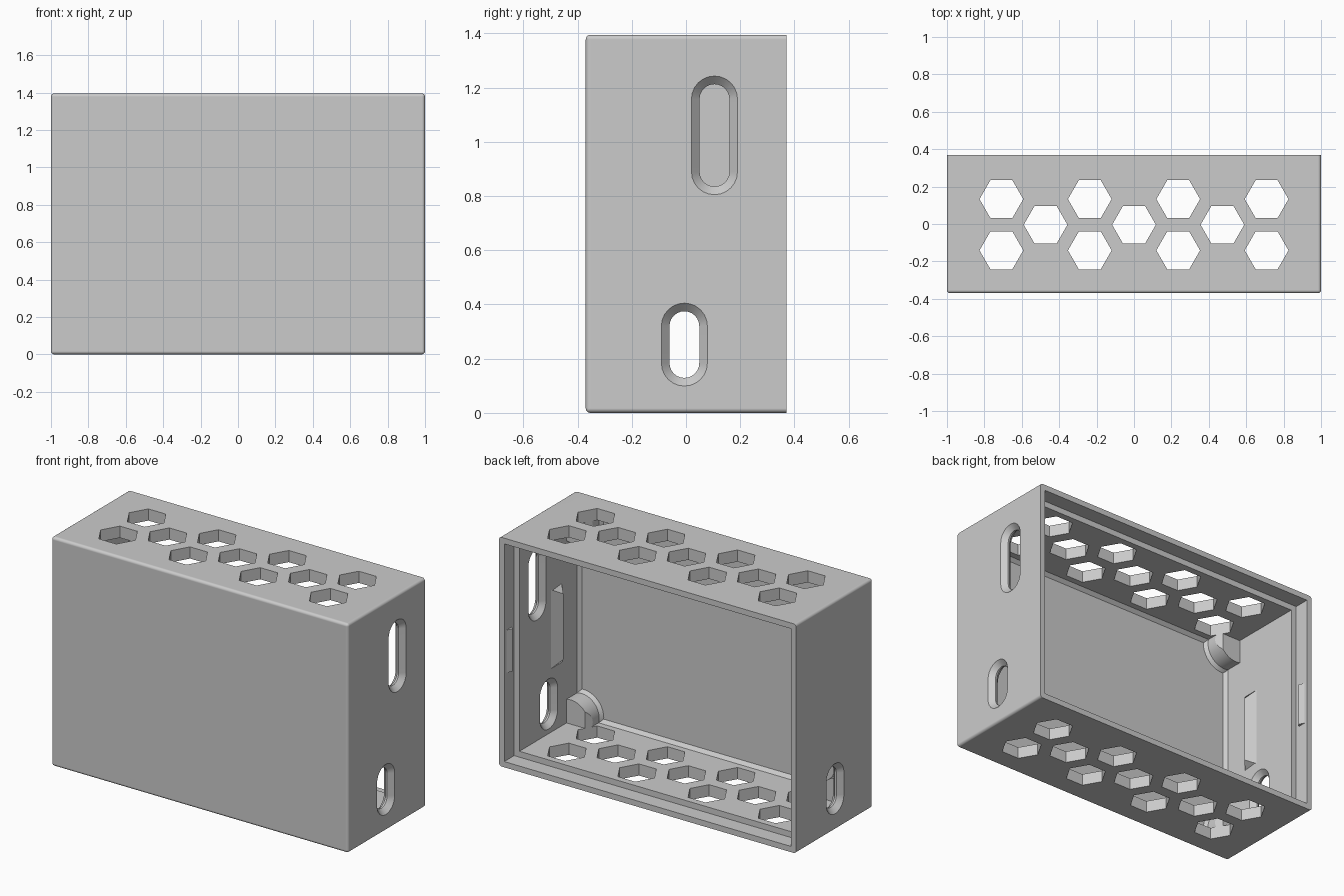
import bpy, bmesh, math
from mathutils import Vector

cube = bpy.data.objects.get("Cube")
if cube:
    bpy.data.objects.remove(cube, do_unlink=True)

W, D, H = 1.0, 0.37, 1.395      # half width, half depth, full height
WALL, RIM = 0.071, 0.035        # wall and rim thickness
FLOOR, STEP = -0.3, 0.275       # inner front plane, lid recess plane

grey = bpy.data.materials.new("light_grey_plastic")
grey.use_nodes = True
colour = (0.6, 0.6, 0.6, 1)
grey.diffuse_color = colour
for node in grey.node_tree.nodes:
    if node.type == "BSDF_PRINCIPLED":
        node.inputs["Base Color"].default_value = colour


def finish(name, bm):
    bmesh.ops.recalc_face_normals(bm, faces=bm.faces)
    mesh = bpy.data.meshes.new(name)
    bm.to_mesh(mesh)
    bm.free()
    obj = bpy.data.objects.new(name, mesh)
    bpy.context.collection.objects.link(obj)
    mesh.materials.append(grey)
    return obj


def loft(name, rings):
    """Closed solid through rings with equal point counts."""
    bm = bmesh.new()
    loops = [[bm.verts.new(p) for p in ring] for ring in rings]
    n = len(loops[0])
    for a, b in zip(loops, loops[1:]):
        for i in range(n):
            j = (i + 1) % n
            bm.faces.new((a[i], a[j], b[j], b[i]))
    bm.faces.new(loops[0])
    bm.faces.new(loops[-1])
    return finish(name, bm)


def box(name, lo, hi, bevel=0, segments=1, keep=None):
    """Box between two corners, bevelling the edges that pass the rule."""
    bm = bmesh.new()
    bmesh.ops.create_cube(bm, size=1)
    lo, hi = Vector(lo), Vector(hi)
    for v in bm.verts:
        v.co = (lo + hi) / 2 + v.co * (hi - lo)
    if bevel:
        edges = [e for e in bm.edges if keep(e)]
        bmesh.ops.bevel(bm, geom=edges, offset=bevel, segments=segments,
                        profile=0.5, affect="EDGES")
    return finish(name, bm)


def activate(obj):
    bpy.ops.object.select_all(action="DESELECT")
    obj.select_set(True)
    bpy.context.view_layer.objects.active = obj


def cut(target, cutter):
    cutter.hide_render = True
    mod = target.modifiers.new("cut", "BOOLEAN")
    mod.operation, mod.solver, mod.object = "DIFFERENCE", "EXACT", cutter
    activate(target)
    bpy.ops.object.modifier_apply(modifier=mod.name)
    bpy.data.objects.remove(cutter, do_unlink=True)


def smooth(obj):
    """Smooth curved faces while the large flat faces stay flat."""
    activate(obj)
    bpy.ops.object.shade_smooth_by_angle(angle=math.radians(30))
    mod = obj.modifiers.new("flat_faces", "WEIGHTED_NORMAL")
    mod.keep_sharp = True


def vent(x, y):
    """Upright hexagonal cutter."""
    ring = [(x + 0.117 * math.cos(i * math.pi / 3),
             y + 0.117 * math.sin(i * math.pi / 3)) for i in range(6)]
    return loft("vent", [[(px, py, z) for px, py in ring] for z in (-0.1, H + 0.1)])


def slot_ring(x, y, z, half, r, n=12):
    """Upright stadium outline in the plane at x."""
    pts = []
    for k, shift in ((0, half), (1, -half)):
        for i in range(n + 1):
            a = math.pi * (k + i / n)
            pts.append((x, y + r * math.cos(a), z + shift + r * math.sin(a)))
    return pts


# Outer shell, rounded everywhere but the open back rim
shell = box("case_shell", (-W, -D, 0), (W, D, H), 0.017, 4,
            lambda e: not all(v.co.y > 0 for v in e.verts))

# Inner cavity with a chamfer around the front panel, and the lid recess
cut(shell, box("cavity", (WALL - W, FLOOR, WALL), (W - WALL, 0.5, H - WALL), 0.02, 1,
               lambda e: all(v.co.y < 0 for v in e.verts)))
cut(shell, box("lid_recess", (RIM - W, STEP, RIM), (W - RIM, 0.6, H - RIM)))

# Hexagonal vents through top and bottom
VENT_X, ROW_A, ROW_B = 0.709, 0.133, -0.141
spots = [(VENT_X * k, y) for k in (-1, -1 / 3, 1 / 3, 1) for y in (ROW_A, ROW_B)]
spots += [(VENT_X * k, -0.004) for k in (-2 / 3, 0, 2 / 3)]
for x, y in spots:
    cut(shell, vent(x, y))

# Cable slots flared on both faces: two in the left wall, one in the right
flare = ((W + 0.01, 0.095), (W - 0.03, 0.055), (W - WALL + 0.03, 0.055),
         (W - WALL - 0.01, 0.095))
for side, y, z, half in ((1, 0.105, 1.024, 0.134), (1, -0.006, 0.252, 0.068),
                         (-1, -0.006, 0.252, 0.068)):
    cut(shell, loft("cable_slot", [slot_ring(side * x, y, z, half, r) for x, r in flare]))
smooth(shell)


def post_ring(sx, top, y, r):
    """Circle near a corner, trimmed to stay inside the walls."""
    pts = []
    for i in range(40):
        a = 2 * math.pi * i / 40
        x = min(0.9 + r * math.cos(a), W - 0.045)
        z = max(0.1 + r * math.sin(a), 0.045)
        pts.append((sx * x, y, H - z if top else z))
    return pts


for sx, side in ((1, "left"), (-1, "right")):
    # Corner posts, notched where a vent passes
    for top in (False, True):
        post = loft(f"post_{'top' if top else 'bottom'}_{side}",
                    [post_ring(sx, top, y, r) for y, r in
                     ((FLOOR - 0.02, 0.136), (FLOOR, 0.136),
                      (FLOOR + 0.02, 0.119), (-0.177, 0.119))])
        cut(post, vent(sx * VENT_X, ROW_B))
        smooth(post)

    # Wedge ridges: board clip with sloped ends, and lid clip
    for name, wall, out, ys, half, slope in (
            ("board_clip", W - WALL, 0.036, (-0.13, -0.095, -0.03), 0.24, 0.04),
            ("lid_clip", W - RIM, 0.018, (0.3, 0.315, 0.35), 0.13, 0)):
        loft(f"{name}_{side}", [[(sx * (wall + 0.01), ys[0], H / 2 + k * half),
                                 (sx * wall, ys[0], H / 2 + k * half),
                                 (sx * (wall - out), ys[1], H / 2 + k * (half - slope)),
                                 (sx * wall, ys[2], H / 2 + k * half),
                                 (sx * (wall + 0.01), ys[2], H / 2 + k * half)]
                                for k in (-1, 1)])
